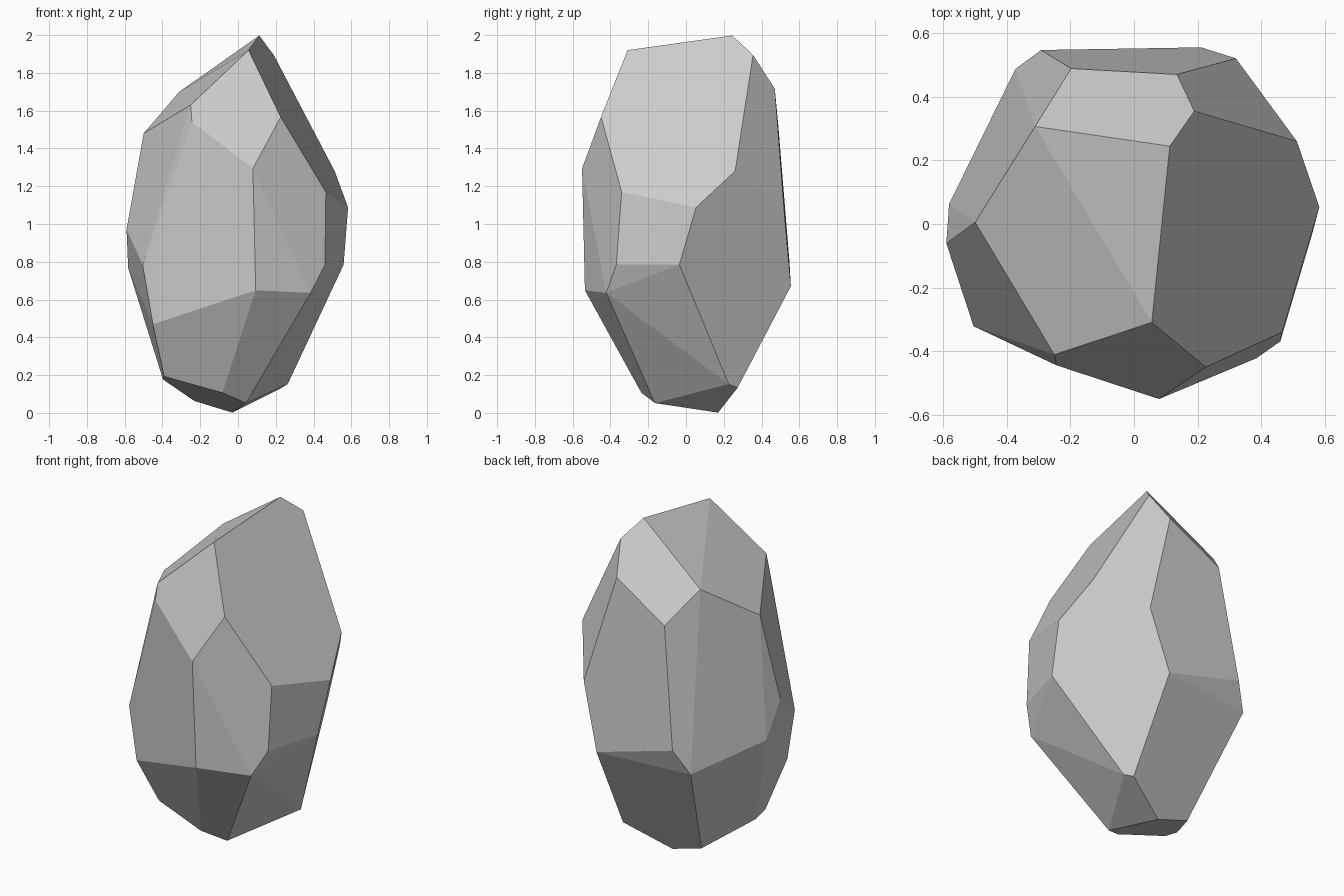
import bpy
import bmesh
import math
from mathutils import Vector

default_cube = bpy.data.objects.get("Cube")
if default_cube:
    bpy.data.objects.remove(default_cube, do_unlink=True)

# Corner groups of the chipped stone, from the crest to the foot, in hundredths
CORNERS = {
    "crest": [(11.5, 24.5, 200), (5.5, -31, 192), (19, 35.5, 189.5)],
    "shoulder": [(-31, 30.5, 170), (-25, -41, 163), (-24.5, -44.5, 154),
                 (-50, 0.5, 148), (22.5, -45, 156.5), (13.5, 47, 171.5),
                 (-20, 49, 152)],
    "upper_girdle": [(8, -55, 129.5), (50.5, 26, 128.5), (58.5, 5.5, 109),
                     (46.5, -34, 117), (-59, -6, 97), (32, 52, 106)],
    "lower_girdle": [(46, -37, 78.5), (56.5, -2, 78), (38.5, -42, 64),
                     (10, -53.5, 65), (-45, -33, 46.5), (-50.5, -32, 78.5),
                     (-58, 6, 77), (23, 55.5, 67.5), (-29, 54.5, 81),
                     (-37.5, 49, 66)],
    "foot": [(-40, -10, 17.5), (-39, -19, 19), (-9, -24, 11),
             (4.5, -17, 5.5), (-3, 16, 0), (-22.5, 18, 6.5),
             (25, 21.5, 14.5), (21, 27.5, 12.5)],
}


def make_material(name, color):
    mat = bpy.data.materials.new(name)
    mat.use_nodes = True
    mat.diffuse_color = color
    mat.node_tree.nodes["Principled BSDF"].inputs["Base Color"].default_value = color
    return mat


def build_stone(name, groups, material):
    bm = bmesh.new()
    for corners in groups.values():
        for corner in corners:
            bm.verts.new(Vector(corner) / 100)

    # Wrap the corners in a convex skin
    bmesh.ops.convex_hull(bm, input=bm.verts[:])
    loose = [v for v in bm.verts if not v.link_faces]
    bmesh.ops.delete(bm, geom=loose, context='VERTS')

    # Merge the skin into broad facets and flatten each one
    bmesh.ops.dissolve_limit(bm, angle_limit=math.radians(7),
                             verts=[], edges=bm.edges[:])
    bmesh.ops.planar_faces(bm, faces=bm.faces[:], iterations=20, factor=0.5)
    bmesh.ops.recalc_face_normals(bm, faces=bm.faces[:])

    mesh = bpy.data.meshes.new(name)
    bm.to_mesh(mesh)
    bm.free()
    mesh.materials.append(material)
    stone = bpy.data.objects.new(name, mesh)
    bpy.context.collection.objects.link(stone)
    return stone


stone_grey = make_material("stone_grey", (0.6, 0.6, 0.6, 1.0))
build_stone("faceted_stone", CORNERS, stone_grey)
